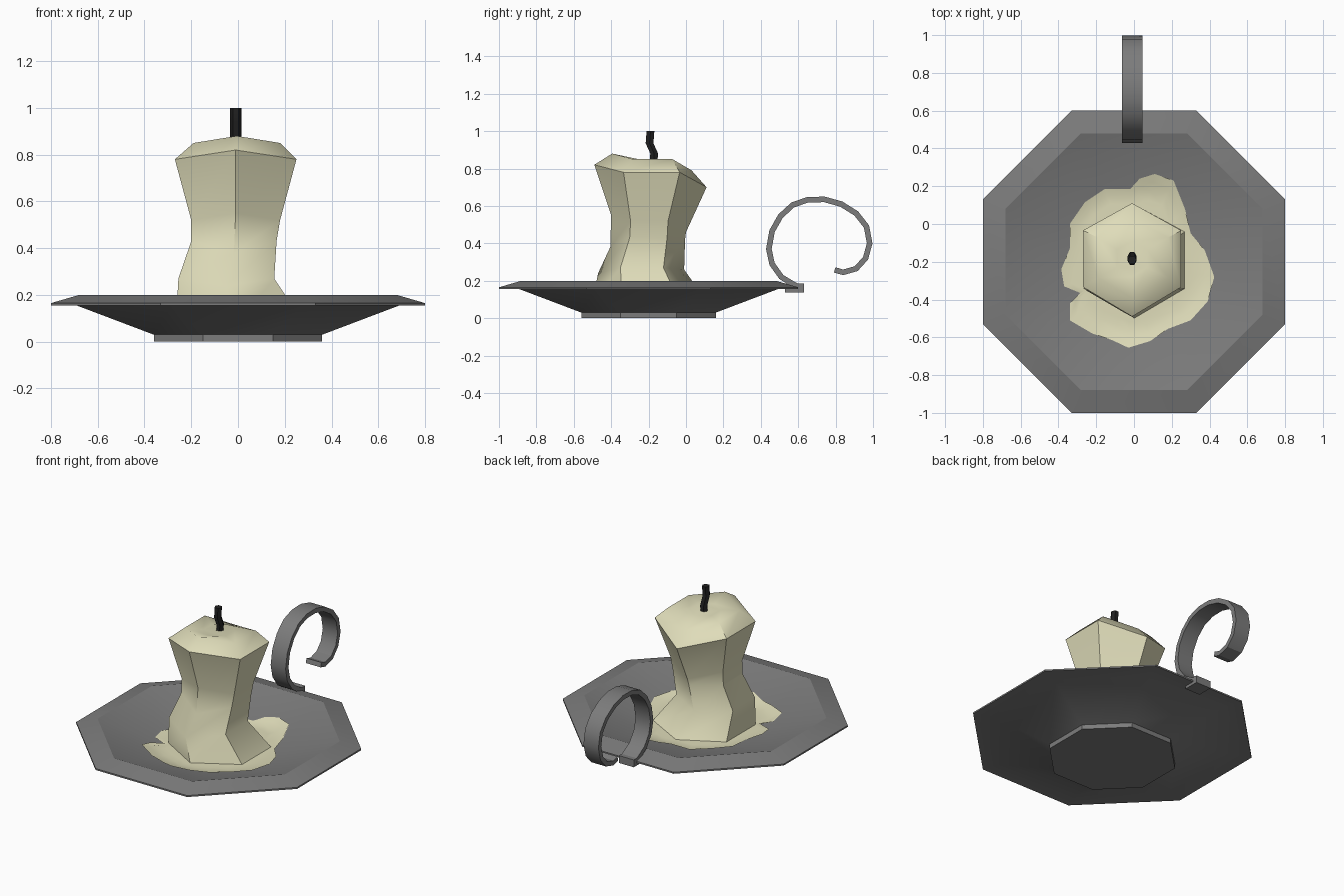
import bpy, math

if "Cube" in bpy.data.objects:
    bpy.data.objects.remove(bpy.data.objects["Cube"])

def material(name, rgb):
    m = bpy.data.materials.new(name)
    m.diffuse_color = (*rgb, 1)
    m.use_nodes = True
    m.node_tree.nodes["Principled BSDF"].inputs["Base Color"].default_value = m.diffuse_color
    return m

METAL = material("dark pewter", (0.2, 0.2, 0.2))
WAX = material("cream wax", (0.74, 0.72, 0.49))
CHAR = material("charred wick", (0.015, 0.015, 0.015))

def make(name, verts, faces, mat, angle=None):
    me = bpy.data.meshes.new(name)
    me.from_pydata(verts, [], faces)
    me.materials.append(mat)
    ob = bpy.data.objects.new(name, me)
    bpy.context.collection.objects.link(ob)
    if angle:
        bpy.ops.object.select_all(action='DESELECT')
        ob.select_set(True)
        bpy.context.view_layer.objects.active = ob
        bpy.ops.object.shade_smooth_by_angle(angle=math.radians(angle))
    return ob

def loft(name, rings, mat, angle=None):
    """Skin equal, counter-clockwise rings from first to last and cap both ends."""
    n = len(rings[0])
    verts = [v for r in rings for v in r]
    faces = [(k*n + i, k*n + (i+1) % n, (k+1)*n + (i+1) % n, (k+1)*n + i)
             for k in range(len(rings) - 1) for i in range(n)]
    faces.append(tuple(reversed(range(n))))
    faces.append(tuple(range(len(verts) - n, len(verts))))
    return make(name, verts, faces, mat, angle)

CY = -0.2  # centre of the dish in y

# Octagonal dish: foot, flared underside, sloping rim, sunken floor
def octagon(apothem, z):
    r = apothem / math.cos(math.pi / 8)
    return [(r*math.cos(a), CY + r*math.sin(a), z)
            for a in (math.pi/8 + i*math.pi/4 for i in range(8))]

FLOOR_R, FLOOR_Z, LIP_R, LIP_Z = 0.36, 0.095, 0.68, 0.2
profile = [(0.36, 0), (0.36, 0.03), (0.69, 0.155), (0.8, 0.155), (0.8, 0.165),
           (LIP_R, LIP_Z), (FLOOR_R, FLOOR_Z)]
loft("dish", [octagon(*p) for p in profile], METAL, 25)

# Spilled wax: thin sheet draped over the dish floor
def floor_height(x, y):
    d = max(x*math.cos(i*math.pi/4) + (y - CY)*math.sin(i*math.pi/4) for i in range(8))
    t = max(0, (d - FLOOR_R) / (LIP_R - FLOOR_R))
    return FLOOR_Z + t*(LIP_Z - FLOOR_Z) + 0.005

outline = [(.11, .265), (.21, .23), (.27, .08), (.30, -.05), (.375, -.14), (.425, -.28),
           (.39, -.41), (.30, -.51), (.18, -.555), (.085, -.62), (-.03, -.655), (-.115, -.615),
           (-.22, -.58), (-.34, -.51), (-.34, -.42), (-.285, -.365), (-.37, -.33), (-.385, -.24),
           (-.34, -.13), (-.34, 0), (-.26, .115), (-.155, .185), (-.02, .185), (.03, .24)][::-1]
pool = []
for s in (0.3, 0.6, 0.7, 0.8, 0.9, 1.0):
    pool.append([(x*s, CY + (y - CY)*s) for x, y in outline])
n = len(outline)
verts = [(x, y, floor_height(x, y)) for r in pool for x, y in r]
faces = [(k*n + i, (k+1)*n + i, (k+1)*n + (i+1) % n, k*n + (i+1) % n)
         for k in range(len(pool) - 1) for i in range(n)] + [tuple(range(n))]
make("wax_pool", verts, faces, WAX, 40)

# Candle: slumped six-sided column, rings given by their extents and tilt
def hexagon(x0, x1, y0, y1, zf, zm, zb):
    xm, a, b = (x0 + x1)/2, y0 + (y1 - y0)*.26, y0 + (y1 - y0)*.76
    return [(xm, y0, zf), (x1, a, zm), (x1, b, zm), (xm, y1, zb), (x0, b, zm), (x0, a, zm)]

loft("candle", [hexagon(*r) for r in (
    (-.265, .275, -.50, .11, .09, .09, .09),
    (-.255, .155, -.47, -.01, .24, .27, .26),
    (-.20, .165, -.405, -.005, .38, .43, .42),
    (-.20, .18, -.40, .00, .55, .52, .46),
    (-.27, .25, -.49, .11, .82, .78, .70),
    (-.19, .18, -.395, .03, .88, .85, .79),
    (-.09, .07, -.28, -.09, .845, .845, .845))], WAX, 50)

# Wick: bent six-sided stem
def wick_ring(y, z, r=0.024):
    return [(-.01 + r*math.cos(i*math.pi/3), y + r*math.sin(i*math.pi/3), z) for i in range(6)]

loft("wick", [wick_ring(*p) for p in
              ((-.175, .82), (-.17, .88), (-.195, .935), (-.19, 1.0))], CHAR, 40)

# Handle: flat strip curled into an open ring, fixed to a small tab
path = [(.62, .16), (.575, .18), (.51, .22), (.46, .29), (.443, .37), (.46, .465), (.505, .545),
        (.57, .605), (.65, .633), (.74, .635), (.83, .61), (.91, .56), (.965, .49), (.982, .40),
        (.96, .32), (.91, .265), (.84, .245), (.795, .258)]
X0, X1, HALF = -.063, .045, .015
rings = []
for i, (y, z) in enumerate(path):
    (ya, za), (yb, zb) = path[max(i-1, 0)], path[min(i+1, len(path)-1)]
    l = math.hypot(yb - ya, zb - za)
    ny, nz = -(zb - za)/l*HALF, (yb - ya)/l*HALF
    rings.append([(X0, y + ny, z + nz), (X0, y - ny, z - nz),
                  (X1, y - ny, z - nz), (X1, y + ny, z + nz)])
handle = loft("handle", [r[::-1] for r in rings], METAL, 30)

def tab_ring(y):
    return [(X0, y, .185), (X0, y, .137), (X1, y, .137), (X1, y, .185)][::-1]
loft("handle_tab", [tab_ring(.53), tab_ring(.63)], METAL)

# Make every normal face outward on the closed parts
import bmesh
for ob in bpy.context.collection.objects:
    bm = bmesh.new()
    bm.from_mesh(ob.data)
    if ob.name != "wax_pool":
        bmesh.ops.recalc_face_normals(bm, faces=bm.faces)
    elif sum(f.normal.z for f in bm.faces) < 0:
        bmesh.ops.reverse_faces(bm, faces=bm.faces)
    bm.to_mesh(ob.data)
    bm.free()
